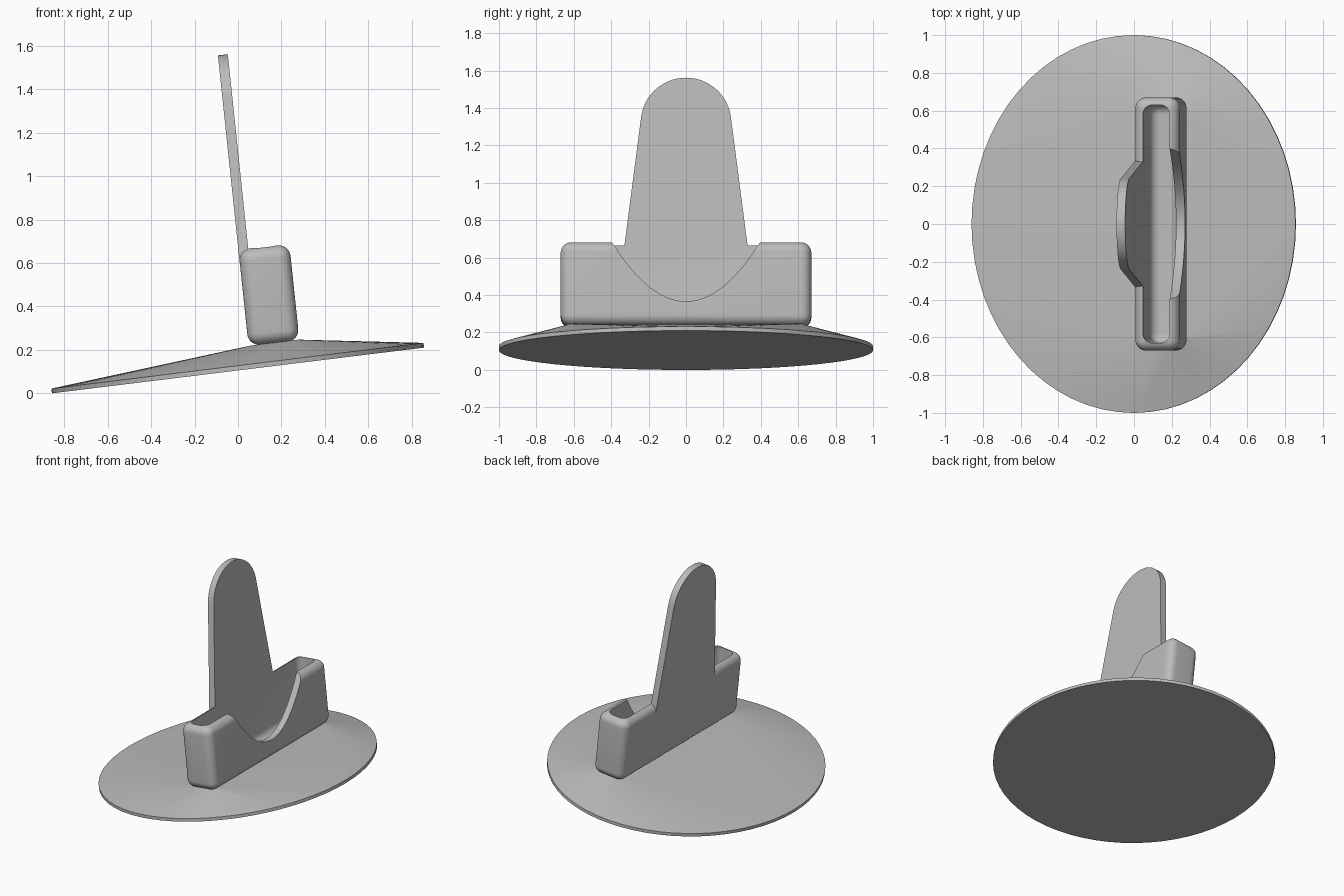
import bpy, bmesh, math
from mathutils import Matrix

if "Cube" in bpy.data.objects:
    bpy.data.objects.remove(bpy.data.objects["Cube"])

grey = bpy.data.materials.new("light_grey")
grey.use_nodes = True
grey.diffuse_color = (0.5, 0.5, 0.5, 1)
grey.node_tree.nodes["Principled BSDF"].inputs["Base Color"].default_value = (0.5, 0.5, 0.5, 1)


def make_object(name, bm):
    bmesh.ops.recalc_face_normals(bm, faces=bm.faces)
    mesh = bpy.data.meshes.new(name)
    bm.to_mesh(mesh)
    bm.free()
    mesh.materials.append(grey)
    obj = bpy.data.objects.new(name, mesh)
    bpy.context.collection.objects.link(obj)
    return obj


def rounded_box(name, lo, hi, radius):
    bm = bmesh.new()
    bmesh.ops.create_cube(bm, size=1)
    for v in bm.verts:
        v.co = [a if c < 0 else b for c, a, b in zip(v.co, lo, hi)]
    bmesh.ops.bevel(bm, geom=bm.edges[:], offset=radius, segments=8,
                    profile=0.5, affect='EDGES')
    return make_object(name, bm)


def extrude_yz(name, points, x0, x1):
    bm = bmesh.new()
    face = bm.faces.new([bm.verts.new((x0, y, z)) for y, z in points])
    new = bmesh.ops.extrude_face_region(bm, geom=[face])["geom"]
    bmesh.ops.translate(bm, vec=(x1 - x0, 0, 0),
                        verts=[g for g in new if isinstance(g, bmesh.types.BMVert)])
    return make_object(name, bm)


def finish(obj, matrix, angle=30):
    obj.data.transform(matrix)
    bpy.ops.object.select_all(action='DESELECT')
    obj.select_set(True)
    bpy.context.view_layer.objects.active = obj
    bpy.ops.object.shade_smooth_by_angle(angle=math.radians(angle))


def cut(obj, cutter):
    mod = obj.modifiers.new("cut", 'BOOLEAN')
    mod.operation, mod.solver, mod.object = 'DIFFERENCE', 'EXACT', cutter
    bpy.context.view_layer.objects.active = obj
    bpy.ops.object.modifier_apply(modifier=mod.name)
    bpy.data.objects.remove(cutter)


base_frame = Matrix.Translation((0, 0, 0.105)) @ Matrix.Rotation(math.radians(-7), 4, 'Y')
holder_frame = Matrix.Translation((0.166, 0, 0.23)) @ Matrix.Rotation(math.radians(-6), 4, 'Y')

# Base: thin oval rim sloping up to the holder's footprint
bm = bmesh.new()
for i in range(64):
    a = math.tau * i / 64
    for z in (0, 0.022):
        bm.verts.new((0.864 * math.cos(a), math.sin(a), z))
for i in range(24):
    a = math.tau * (i + 0.5) / 24
    sx, sy = math.copysign(1, math.cos(a)), math.copysign(1, math.sin(a))
    bm.verts.new((0.185 + sx * 0.06 + 0.05 * math.cos(a),
                  sy * 0.58 + 0.05 * math.sin(a), 0.107))
bmesh.ops.convex_hull(bm, input=bm.verts)
finish(make_object("base", bm), base_frame, 12)

# Holder: rounded trough with a curved dip in its front wall
holder = rounded_box("holder", (-0.118, -0.67, 0), (0.118, 0.67, 0.447), 0.055)
cut(holder, rounded_box("slot_cutter", (-0.073, -0.63, 0.045), (0.07, 0.63, 0.7), 0.05))
dip = [(y, 0.125 + 0.31 * (y / 0.39) ** 2) for y in (0.45 * i / 20 for i in range(-20, 21))]
cut(holder, extrude_yz("dip_cutter", dip, 0.03, 0.3))
finish(holder, holder_frame)

# Back rest: tapered plate with a round top, rising from the back wall
outline = [(-0.337, 0.385), (0.337, 0.385)]
for i in range(33):
    a = math.radians(7.5 + 165 * i / 32)
    outline.append((0.242 * math.cos(a), 1.105 + 0.242 * math.sin(a)))
finish(extrude_yz("back_rest", outline, -0.1185, -0.0725), holder_frame)
